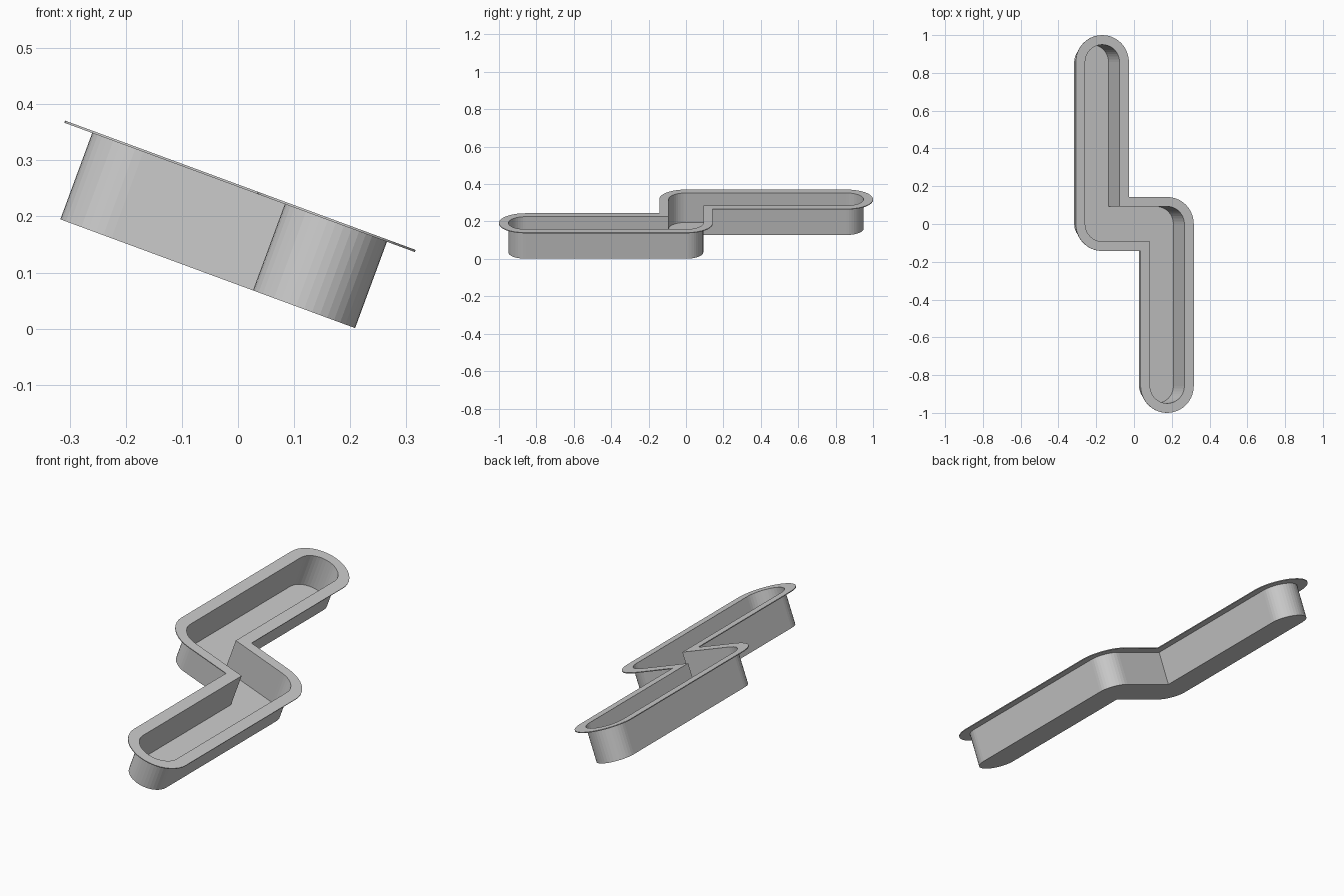
import bpy, bmesh
from math import sin, cos, radians
from mathutils import Matrix

if "Cube" in bpy.data.objects:
    bpy.data.objects.remove(bpy.data.objects["Cube"])

TILT = radians(20.25)
ARM_X = 0.183      # offset of each arm's centreline
END_Y = 0.857      # centre of each rounded end
DEPTH = 0.166      # tray depth
RIM_T = 0.004      # rim thickness
SEG = 10           # segments per quarter turn


def outline(rx, ry):
    """Z-shaped outline: half of it, then the same half turned by 180 degrees."""
    half = []
    for i in range(2 * SEG + 1):                       # rounded end
        a = radians(90 * i / SEG)
        half.append((-ARM_X + rx * cos(a), END_Y + ry * sin(a)))
    for i in range(SEG + 1):                           # rounded bend
        a = radians(180 + 90 * i / SEG)
        half.append((-ARM_X + rx * cos(a), ry * sin(a)))
    half.append((ARM_X - rx, -ry))                     # sharp inside corner
    return half + [(-x, -y) for x, y in half]


def ring(bm, pts, z):
    return [bm.verts.new((x, y, z)) for x, y in pts]


def bridge(bm, a, b):
    n = len(a)
    for i in range(n):
        j = (i + 1) % n
        bm.faces.new((a[i], a[j], b[j], b[i]))


# tilt about y, then lift so the lowest floor edge touches the ground
inner_half = ARM_X + 0.097
PLACE = (Matrix.Translation((-0.054, 0, inner_half * sin(TILT) + 0.001))
         @ Matrix.Rotation(TILT, 4, 'Y'))


def finish(bm, name):
    bm.transform(PLACE)
    me = bpy.data.meshes.new(name)
    bm.to_mesh(me)
    bm.free()
    ob = bpy.data.objects.new(name, me)
    bpy.context.collection.objects.link(ob)
    return ob


inner = outline(0.097, 0.0925)
outer = outline(0.150, 0.143)

# tray body: thin walls and floor
bm = bmesh.new()
low = ring(bm, inner, 0)
top = ring(bm, inner, DEPTH)
bridge(bm, low, top)
bm.faces.new(low[::-1])
finish(bm, "tray_body")

# flat rim around the opening
bm = bmesh.new()
loops = [ring(bm, outer, DEPTH - RIM_T / 2), ring(bm, outer, DEPTH + RIM_T / 2),
         ring(bm, inner, DEPTH + RIM_T / 2), ring(bm, inner, DEPTH - RIM_T / 2)]
for k in range(4):
    bridge(bm, loops[k], loops[(k + 1) % 4])
finish(bm, "tray_rim")
